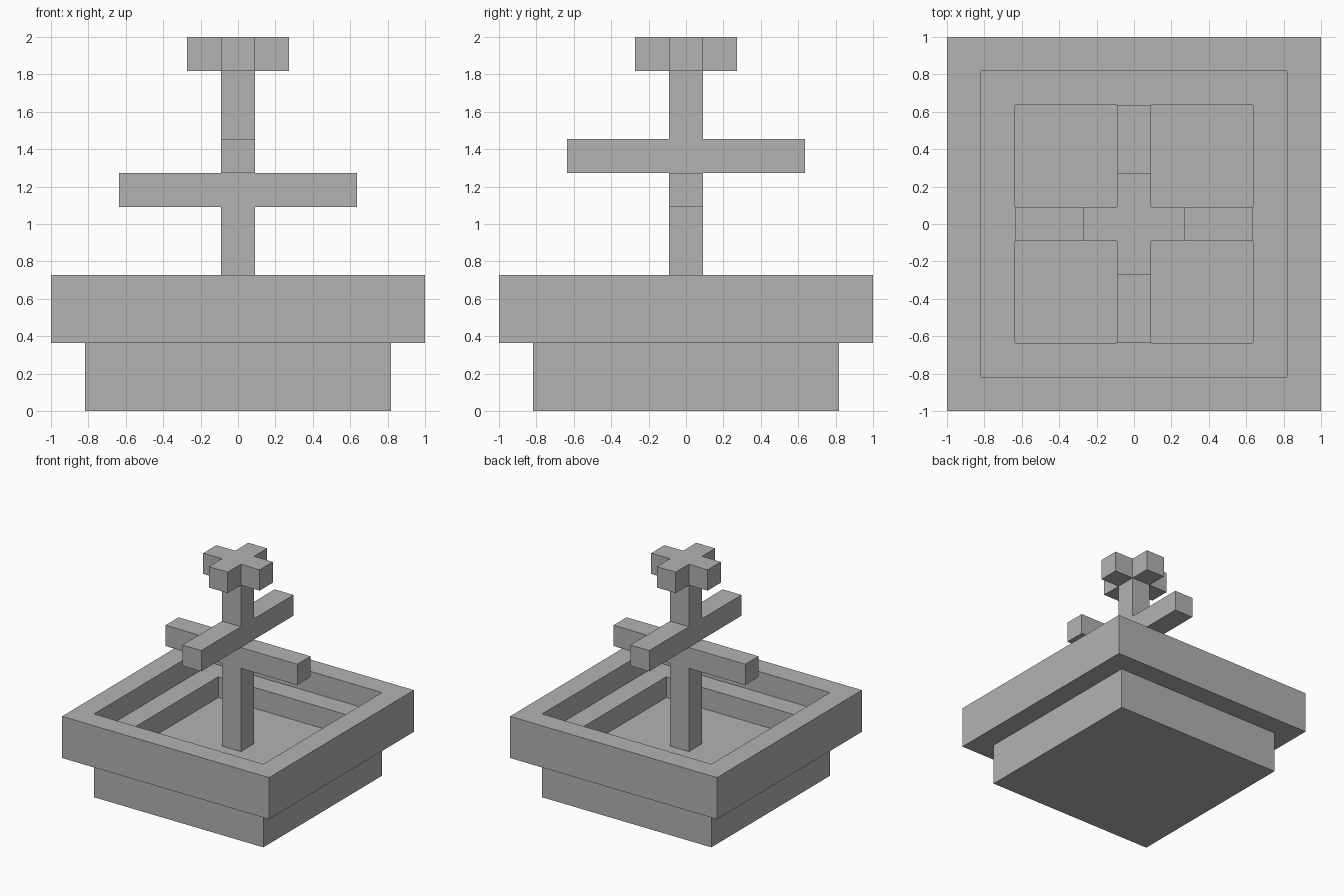
import bpy
import bmesh
from mathutils import Vector

U = 2 / 11  # every part is a whole number of these units thick

if "Cube" in bpy.data.objects:
    bpy.data.objects.remove(bpy.data.objects["Cube"], do_unlink=True)

grey = bpy.data.materials.new("plain grey")
grey.use_nodes = True
colour = (0.448, 0.448, 0.448, 1)
grey.diffuse_color = colour
grey.node_tree.nodes["Principled BSDF"].inputs["Base Color"].default_value = colour


def finish(bm, name):
    bmesh.ops.recalc_face_normals(bm, faces=bm.faces)
    mesh = bpy.data.meshes.new(name)
    bm.to_mesh(mesh)
    bm.free()
    mesh.materials.append(grey)
    bpy.context.collection.objects.link(bpy.data.objects.new(name, mesh))


def square_stack(bm, profile):
    """Join square rings of (half width, height) and cap both ends."""
    corners = [(-1, -1), (1, -1), (1, 1), (-1, 1)]
    rings = [[bm.verts.new((x * w * U, y * w * U, z * U)) for x, y in corners]
             for w, z in profile]
    bm.faces.new(rings[0])
    bm.faces.new(rings[-1])
    for low, high in zip(rings, rings[1:]):
        for i in range(4):
            j = (i + 1) % 4
            bm.faces.new((low[i], low[j], high[j], high[i]))
    bmesh.ops.recalc_face_normals(bm, faces=bm.faces)


def grow_arms(bm, level, axes, length):
    """Pull the side faces of one stem segment outward along the axes."""
    for face in list(bm.faces):
        normal = face.normal.copy()
        height = face.calc_center_median().z / U
        if abs(height - level - 0.5) < 0.1 and any(abs(normal[a]) > 0.9 for a in axes):
            tip = bmesh.ops.extrude_discrete_faces(bm, faces=[face])["faces"][0]
            bmesh.ops.translate(bm, verts=tip.verts, vec=normal * length * U)


# Pot: narrow base, wide rim, then a stepped hollow down to the floor
pot = bmesh.new()
square_stack(pot, [(4.5, 0), (4.5, 2), (5.5, 2), (5.5, 4),
                   (4.5, 4), (4.5, 3), (3.5, 3), (3.5, 2)])
finish(pot, "pot")

# Plant: segmented stem with two crossing branches and a cross-shaped flower
plant = bmesh.new()
square_stack(plant, [(0.5, z) for z in (2, 6, 7, 8, 10, 11)])
grow_arms(plant, 6, (0,), 3)
grow_arms(plant, 7, (1,), 3)
grow_arms(plant, 10, (0, 1), 1)
finish(plant, "plant")
